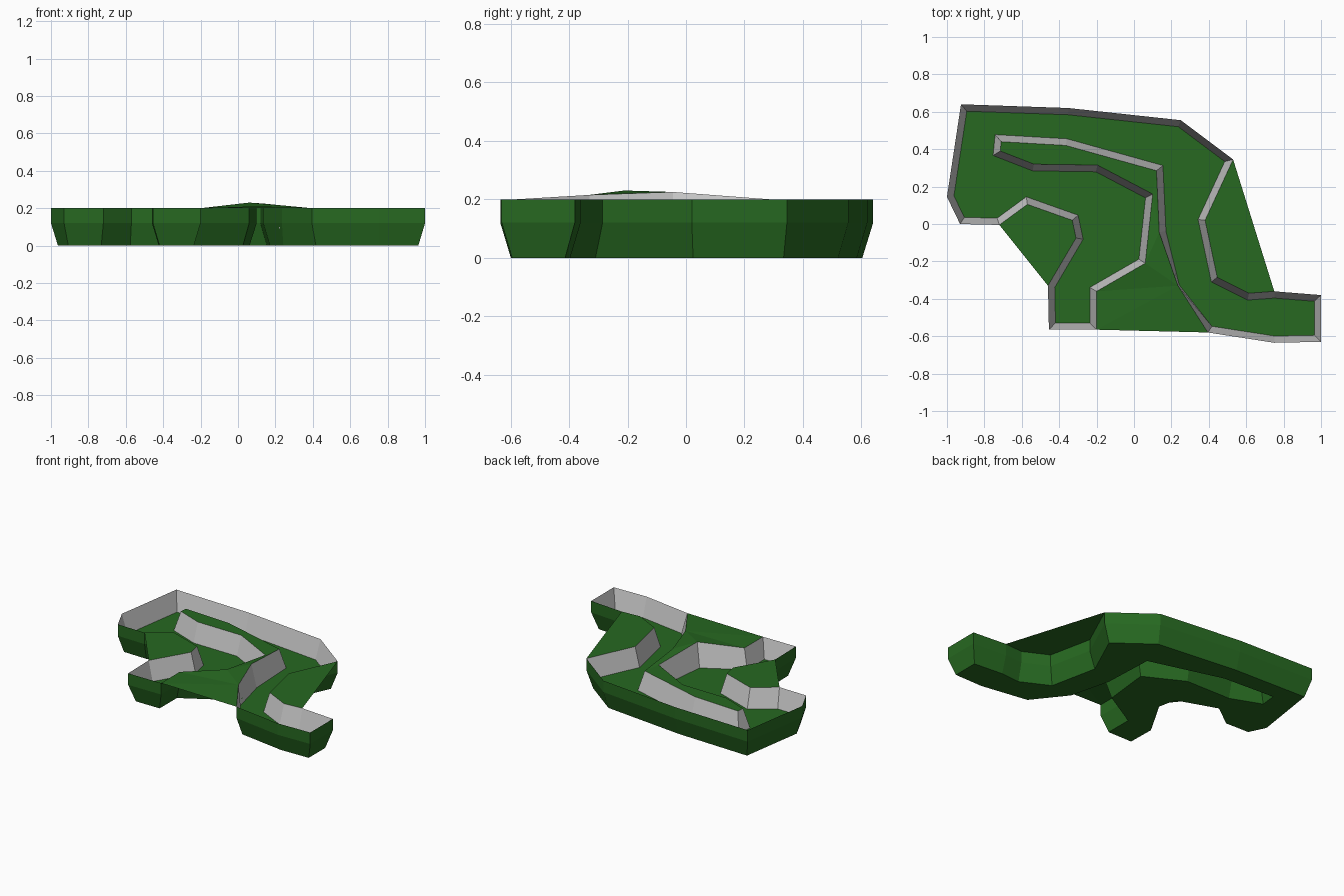
import bpy, bmesh
from mathutils import Vector

if "Cube" in bpy.data.objects:
    bpy.data.objects.remove(bpy.data.objects["Cube"])

green = bpy.data.materials.new("green")
green.diffuse_color = (0.02, 0.14, 0.015, 1)
green.use_nodes = True
green.node_tree.nodes["Principled BSDF"].inputs["Base Color"].default_value = green.diffuse_color

TOP, MID, FLOOR, INSET = 0.2, 0.12, 0.065, 0.036

# Rim of the winding channel, clockwise from the back left corner
RIM = [(-.925, .64), (-.35, .62), (.25, .555), (.53, .345), (.38, .02),
       (.445, -.285), (.615, -.37), (.75, -.36), (1, -.38), (1, -.63),
       (.75, -.635), (.395, -.58), (.235, -.33), (.135, -.045), (.12, .285),
       (-.365, .42), (-.71, .44), (-.715, .39), (-.535, .32), (-.195, .315),
       (.1, .16), (.06, -.21), (-.2, -.36), (-.2, -.565), (-.455, -.565),
       (-.46, -.33), (-.31, -.075), (-.33, .02), (-.57, .105), (-.72, -.005),
       (-.93, 0), (-1, .145)]
RAISED = {12: .215, 13: .225, 21: .23}   # gentle rise of the middle bank
NARROW = {12: .008}                      # wall is nearly upright here
N = len(RIM)


def inset_point(i):
    p, a, b = (Vector(RIM[j % N]) for j in (i, i - 1, i + 1))
    d1, d2 = (p - a).normalized(), (b - p).normalized()
    n1, n2 = Vector((d1.y, -d1.x)), Vector((d2.y, -d2.x))
    return p + (n1 + n2) * NARROW.get(i, INSET) / max(.5, 1 + n1.dot(n2))


INNER = [inset_point(i) for i in range(N)]


def rim_ring():
    return [(x, y, RAISED.get(i, TOP)) for i, (x, y) in enumerate(RIM)]


def flat_ring(points, z):
    return [(p[0], p[1], z) for p in points]


def build(name, rings, face_up, cap=True, walls=True, material=green):
    """Skin stacked rings and cap the last one."""
    bm = bmesh.new()
    vs = [[bm.verts.new(c) for c in r] for r in rings]
    n = len(rings[0])
    if walls:
        for a, b in zip(vs, vs[1:]):
            for i in range(n):
                j = (i + 1) % n
                q = [a[i], a[j], b[j], b[i]]
                bm.faces.new(q[::-1] if face_up else q)
    if cap:
        f = bm.faces.new(vs[-1])
        f.normal_update()
        if (f.normal.z > 0) != face_up:
            f.normal_flip()
        bmesh.ops.triangulate(bm, faces=[f])
    me = bpy.data.meshes.new(name)
    bm.to_mesh(me)
    bm.free()
    ob = bpy.data.objects.new(name, me)
    bpy.context.collection.objects.link(ob)
    if material:
        me.materials.append(material)
    return ob


# Outer hull, upright above and tapered below
build("channel_hull", [rim_ring(), flat_ring(RIM, MID), flat_ring(INNER, 0)], False)
# Sloping inner banks and the channel floor
build("inner_banks", [rim_ring(), flat_ring(INNER, FLOOR)], True, cap=False, material=None)
build("channel_floor", [flat_ring(INNER, FLOOR)], True, walls=False)
# Land sheets that fill the bays between the bends
for name, first, last in (("east_land", 3, 7), ("middle_land", 11, 23), ("west_land", 25, 29)):
    build(name, [rim_ring()[first:last + 1]], True, walls=False)

# Consistent outward direction for hull, inward for banks
for name, outward in (("channel_hull", True), ("inner_banks", False)):
    me = bpy.data.objects[name].data
    f = me.polygons[0]               # back wall, outward is +y
    if (f.normal.y > 0) != outward:
        bm = bmesh.new()
        bm.from_mesh(me)
        # only the wall quads; the bottom cap already faces down
        bmesh.ops.reverse_faces(bm, faces=[g for g in bm.faces if len(g.verts) == 4])
        bm.to_mesh(me)
        bm.free()
